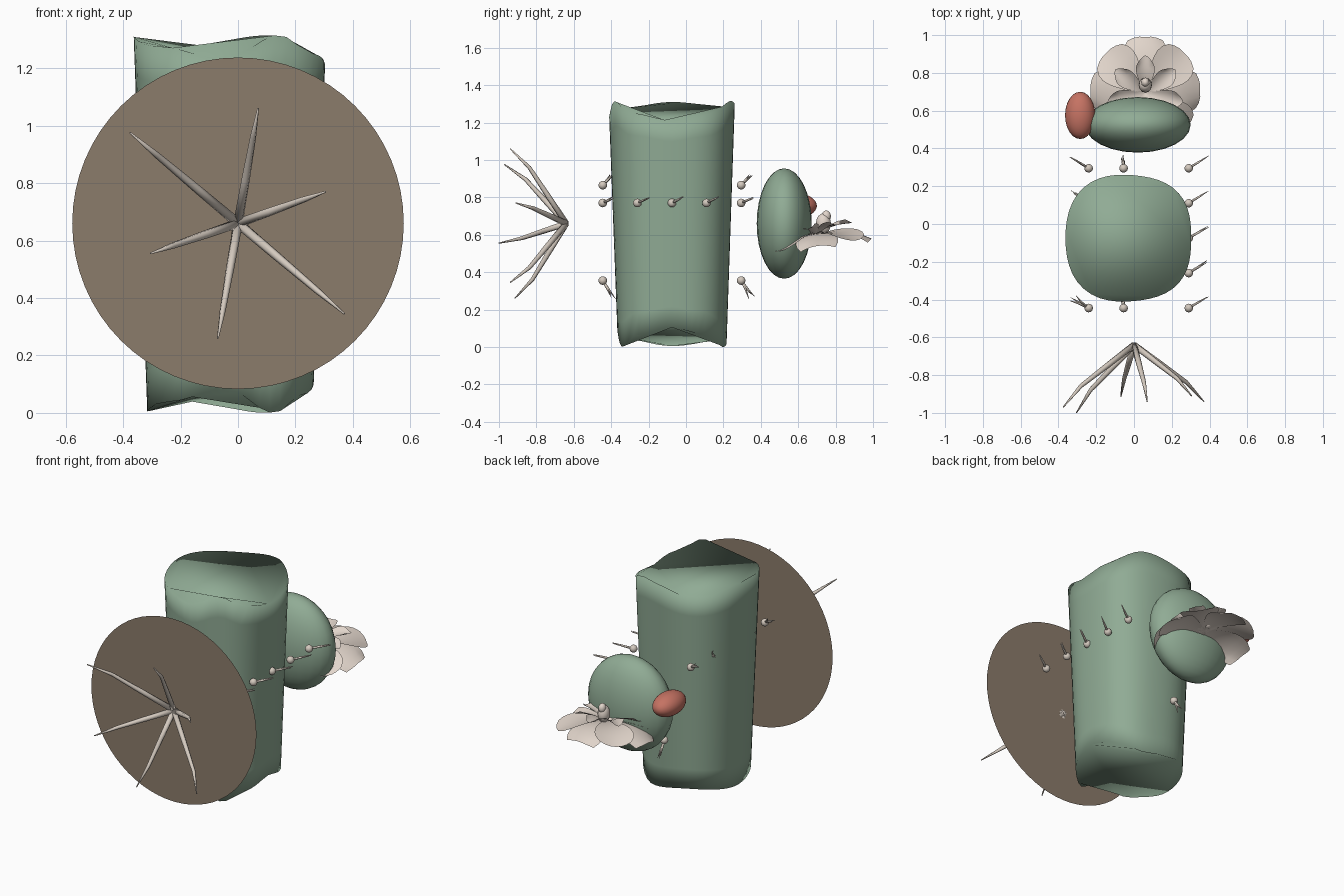
import bpy, bmesh, math, random
from mathutils import Vector, Matrix

random.seed(4)
cube = bpy.data.objects.get("Cube")
if cube:
    bpy.data.objects.remove(cube, do_unlink=True)


def material(name, rgb):
    m = bpy.data.materials.new(name)
    m.use_nodes = True
    m.diffuse_color = (*rgb, 1)
    m.node_tree.nodes["Principled BSDF"].inputs["Base Color"].default_value = (*rgb, 1)
    return m


green = material("cactus green", (0.28, 0.41, 0.30))
brown = material("soil brown", (0.26, 0.20, 0.147))
red = material("fruit red", (0.56, 0.17, 0.125))
cream = material("petal cream", (0.76, 0.67, 0.60))
bone = material("spine bone", (0.66, 0.59, 0.52))


def finish(name, bm, mat, smooth=True):
    me = bpy.data.meshes.new(name)
    bm.to_mesh(me)
    bm.free()
    me.materials.append(mat)
    for p in me.polygons:
        p.use_smooth = smooth
    ob = bpy.data.objects.new(name, me)
    bpy.context.collection.objects.link(ob)
    return ob


def add_ball(bm, centre, radii, segs=12):
    mat = Matrix.Translation(centre) @ Matrix.Diagonal((*radii, 1))
    bmesh.ops.create_uvsphere(bm, u_segments=segs, v_segments=segs * 2 // 3, radius=1, matrix=mat)


def bridge(bm, rings):
    n = len(rings[0])
    for a, b in zip(rings, rings[1:]):
        for i in range(n):
            j = (i + 1) % n
            bm.faces.new((a[i], a[j], b[j], b[i]))


def add_spike(bm, points, radii, sides=6):
    """Tapered tube through the given points."""
    points = [Vector(p) for p in points]
    turn = (points[-1] - points[0]).to_track_quat('Z', 'Y')
    rings = []
    for p, r in zip(points, radii):
        rings.append([bm.verts.new(p + turn @ Vector((r * math.cos(a), r * math.sin(a), 0)))
                      for a in (2 * math.pi * i / sides for i in range(sides))])
    bridge(bm, rings)
    bm.faces.new(rings[0][::-1])
    bm.faces.new(rings[-1])


# Stem segment: tapered column with a wavy rim at both ends
RIM = [(0, .105), (30, .075), (70, 0), (125, .04), (180, .005), (225, .04),
       (262, .085), (295, 0), (320, .065), (360, .105)]


def rim_dip(deg):
    for (a, da), (b, db) in zip(RIM, RIM[1:]):
        if a <= deg <= b:
            t = (1 - math.cos(math.pi * (deg - a) / (b - a))) / 2
            return da + (db - da) * t


bm = bmesh.new()
N = 48
rings = []
for t in (0, .1, .35, .65, .9, 1):
    ring = []
    for i in range(N):
        deg = 360 * i / N
        a = math.radians(deg)
        r = (.345 - .03 * math.cos(a) - .012 * math.cos(4 * a)) * (.87 + .13 * t)
        dip = rim_dip(deg)
        z = dip + t * (1.315 - 2 * dip)
        ring.append(bm.verts.new((r * math.cos(a), -.075 + r * math.sin(a), z)))
    rings.append(ring)
bridge(bm, rings)
bm.faces.new(rings[0][::-1])
bm.faces.new(rings[-1])
finish("stem_segment", bm, green)

# Side pad
bm = bmesh.new()
add_ball(bm, (.02, .525, .66), (.28, .147, .295), 24)
finish("side_pad", bm, green)

# Fruit
bm = bmesh.new()
add_ball(bm, (-.285, .575, .755), (.08, .125, .07), 24)
finish("fruit", bm, red)

# Soil disc, standing upright
bm = bmesh.new()
bmesh.ops.create_circle(bm, cap_ends=True, segments=64, radius=.577,
                        matrix=Matrix.Translation((0, -.64, .66)) @ Matrix.Rotation(math.pi / 2, 4, 'X'))
finish("soil_disc", bm, brown, False)

# Spine cluster: six bent spines from one base
bm = bmesh.new()
base = Vector((0, -.64, .66))
for tip in ((-.375, -.97, .975), (.07, -.94, 1.06), (.305, -.91, .77),
            (.37, -.94, .345), (-.07, -.915, .26), (-.305, -1, .555)):
    d = Vector(tip) - base
    bend = base + Vector((d.x * .75, d.y * .66, d.z * .75))
    add_spike(bm, (base, base.lerp(bend, .5), bend, tip), (.017, .015, .011, .003))
finish("spine_cluster", bm, bone)

# Areoles: three rows of small balls, each with a tuft of spikes
for name, x, z, aim, count, spread in (
        ("left_areoles", -.24, .865, (-.085, .055, .06), 4, .02),
        ("lower_areoles", -.055, .355, (0, .055, -.085), 4, .018),
        ("right_areoles", .29, .77, (.1, .06, .03), 3, .007)):
    bm = bmesh.new()
    for k in range(5):
        c = Vector((x, -.445 + .185 * k, z))
        add_ball(bm, c, (.023,) * 3)
        for s in range(count):
            wob = Vector([random.uniform(-spread, spread) for _ in range(3)])
            add_spike(bm, (c, c + Vector(aim) * .5 + wob * .3, c + Vector(aim) + wob),
                      (.007, .006, .001), 5)
    finish(name, bm, bone)

# Flower: drooping outer petals, raised inner petals
FLOWER = Matrix.Translation((.06, .695, .60)) @ Matrix.Rotation(math.radians(8), 4, 'X')


def add_petal(bm, angle, length, width, rise, cup, notch):
    spin = FLOWER @ Matrix.Rotation(angle, 4, 'Z')
    rows, cols = 8, 7
    grid = []
    for i in range(rows):
        u = i / (rows - 1)
        w = width * (.2 + .8 * math.sin(math.pi * min(1, u * .78) ** 1.3))
        row = []
        for j in range(cols):
            v = 2 * j / (cols - 1) - 1
            tip = u ** 3 * (notch * (1 - abs(v)) + .12 * v * v)
            h = rise * u ** 1.5 + .02 * math.sin(math.pi * u) + cup * u * v * v
            row.append(bm.verts.new(spin @ Vector((w * v, length * (u - tip), h))))
        grid.append(row)
    for a, b in zip(grid, grid[1:]):
        for j in range(cols - 1):
            bm.faces.new((a[j], a[j + 1], b[j + 1], b[j]))


bm = bmesh.new()
for k in range(8):
    add_petal(bm, k * math.tau / 8, .305, .115, -.06, .025 if k % 2 else -.02, .05)
finish("outer_petals", bm, cream)
bm = bmesh.new()
for k in range(7):
    add_petal(bm, k * math.tau / 7, .19, .05, .035, .025, -.08)
finish("inner_petals", bm, cream)

# Flower centre
bm = bmesh.new()
add_ball(bm, (.06, .735, .66), (.035, .04, .055))
add_ball(bm, (.06, .75, .70), (.022, .025, .03))
finish("flower_centre", bm, cream)
